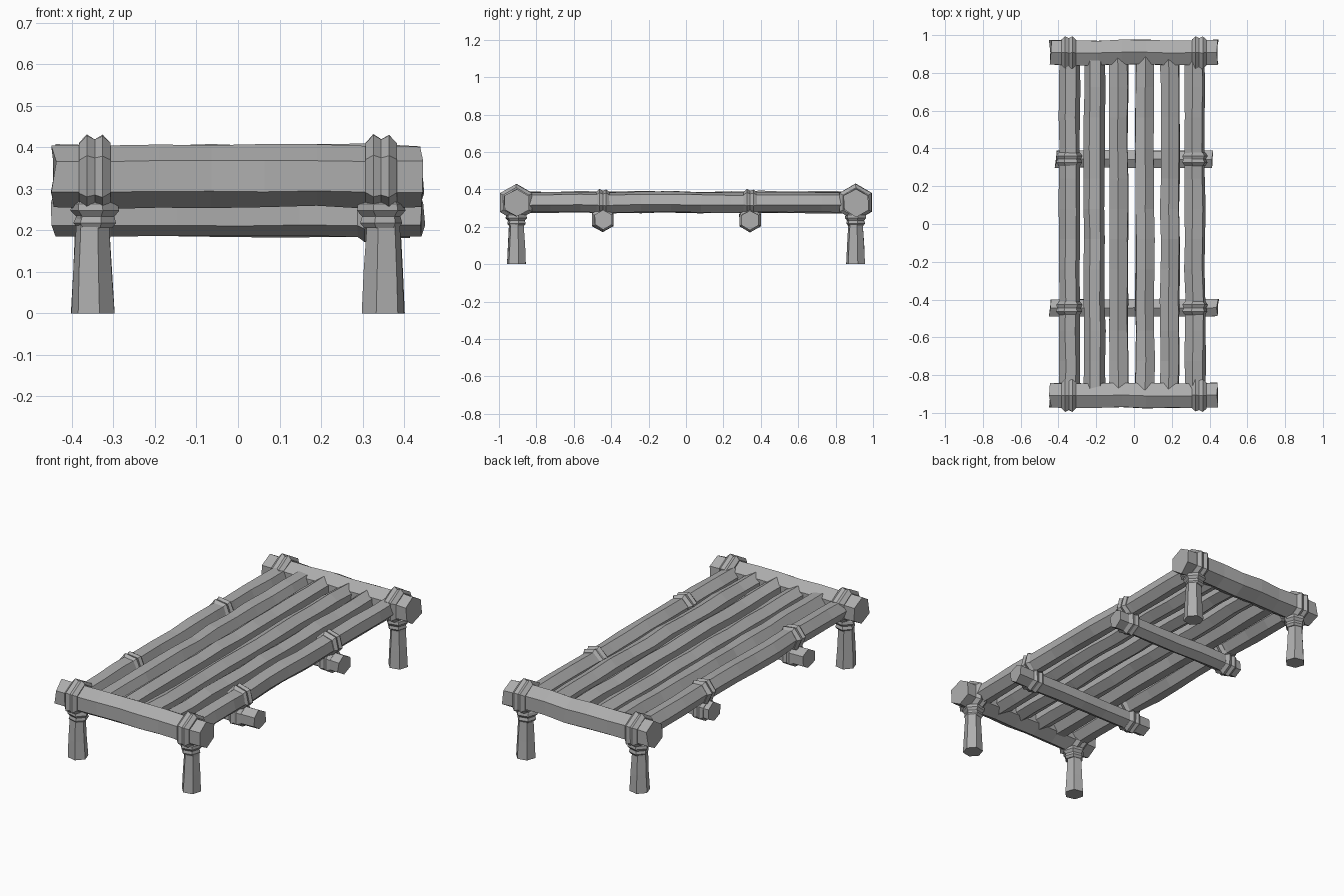
import bpy
import bmesh
import math
import random
from mathutils import Vector

random.seed(7)
if "Cube" in bpy.data.objects:
    bpy.data.objects.remove(bpy.data.objects["Cube"])

wood = bpy.data.materials.new("grey_wood")
wood.use_nodes = True
GREY = (0.42, 0.42, 0.42, 1)
wood.diffuse_color = GREY
wood.node_tree.nodes["Principled BSDF"].inputs["Base Color"].default_value = GREY

# Directions along, sideways and up for each axis
AXES = {"X": ((1, 0, 0), (0, 1, 0), (0, 0, 1)),
        "Y": ((0, 1, 0), (-1, 0, 0), (0, 0, 1)),
        "Z": ((0, 0, 1), (1, 0, 0), (0, 1, 0))}


def hex_log(name, axis, center, profile, twist=0, wobble=0, end_wobble=0):
    """Six-sided log through (offset, radius) rings; a corner points up at zero twist."""
    along, side, up = (Vector(v) for v in AXES[axis])
    center = Vector(center)
    bm = bmesh.new()
    rings = []
    for i, (t, r) in enumerate(profile):
        is_end = i in (0, len(profile) - 1)
        drift = (side * random.uniform(-1, 1) + up * random.uniform(-1, 1)) * wobble
        ring = []
        for k in range(6):
            a = math.radians(twist + 60 * k)
            rr = r + random.uniform(-wobble, wobble)
            tt = t + random.uniform(-1, 1) * (end_wobble if is_end else 0)
            ring.append(bm.verts.new(center + along * tt + drift
                                     + (side * math.sin(a) + up * math.cos(a)) * rr))
        rings.append(ring)
    for a, b in zip(rings, rings[1:]):
        for k in range(6):
            n = (k + 1) % 6
            bm.faces.new((a[k], a[n], b[n], b[k]))
    bm.faces.new(rings[0])
    bm.faces.new(rings[-1])
    bmesh.ops.recalc_face_normals(bm, faces=bm.faces)
    mesh = bpy.data.meshes.new(name)
    bm.to_mesh(mesh)
    bm.free()
    mesh.materials.append(wood)
    obj = bpy.data.objects.new(name, mesh)
    bpy.context.collection.objects.link(obj)
    return obj


def straight(half, radius, segments):
    return [(half * (2 * i / segments - 1), radius) for i in range(segments + 1)]


def lashing(name, axis, center, radius, half, twist=0):
    """Rope binding with two raised ridges."""
    profile = [(-half, radius * 0.8), (-half * 0.5, radius), (0, radius * 0.9),
               (half * 0.5, radius), (half, radius * 0.8)]
    hex_log(name, axis, center, profile, twist, 0.0015)


END_Y, POST_X, BEAM_Z = 0.907, 0.345, 0.33

for y_sign, end in ((-1, "front"), (1, "back")):
    y = END_Y * y_sign
    # Thick end beam with slightly flared, chipped ends
    beam = straight(0.443, 0.075, 7)
    hex_log(end + "_end_beam", "X", (0, y, BEAM_Z), beam, 0, 0.003, 0.008)
    for x_sign, side in ((-1, "right"), (1, "left")):
        x = POST_X * x_sign
        tag = f"{end}_{side}_"
        # Tapered leg running up into the beam
        leg = [(0, 0.053), (0.1, 0.048), (0.2, 0.042), (0.3, 0.042)]
        hex_log(tag + "leg", "Z", (x + 0.005 * x_sign, y, 0), leg, 18 * x_sign, 0.001)
        collar = [(0.205, 0.042), (0.217, 0.052), (0.233, 0.047),
                  (0.247, 0.06), (0.263, 0.057), (0.275, 0.044)]
        hex_log(tag + "leg_collar", "Z", (x, y, 0), collar, 18 * x_sign, 0.001)
        lashing(tag + "beam_lashing", "X", (x, y, BEAM_Z), 0.099, 0.038)

# Lengthwise poles: two side rails and four inner slats
for i, (x, twist) in enumerate(((-0.343, 22), (-0.21, 26), (-0.08, 4),
                                (0.057, -3), (0.19, 6), (0.323, 14))):
    name = "side_rail" if i in (0, 5) else "slat"
    hex_log(f"{name}_{i + 1}", "Y", (x, 0, BEAM_Z + 0.002),
            straight(0.885, 0.056, 11), twist, 0.003)

# Cross beams under the slats, tied to both side rails
for end, y, half in (("front", -0.445, 0.443), ("back", 0.343, 0.412)):
    hex_log(end + "_cross_beam", "X", (0, y, 0.237),
            straight(half, 0.052, 6), 0, 0.002, 0.008)
    for x, side, twist in ((-0.343, "right", 22), (0.323, "left", 14)):
        tag = f"{end}_{side}_"
        lashing(tag + "rail_lashing", "Y", (x, y, BEAM_Z + 0.002), 0.07, 0.036, twist)
        lashing(tag + "cross_lashing", "X", (x, y, 0.237), 0.066, 0.036)
